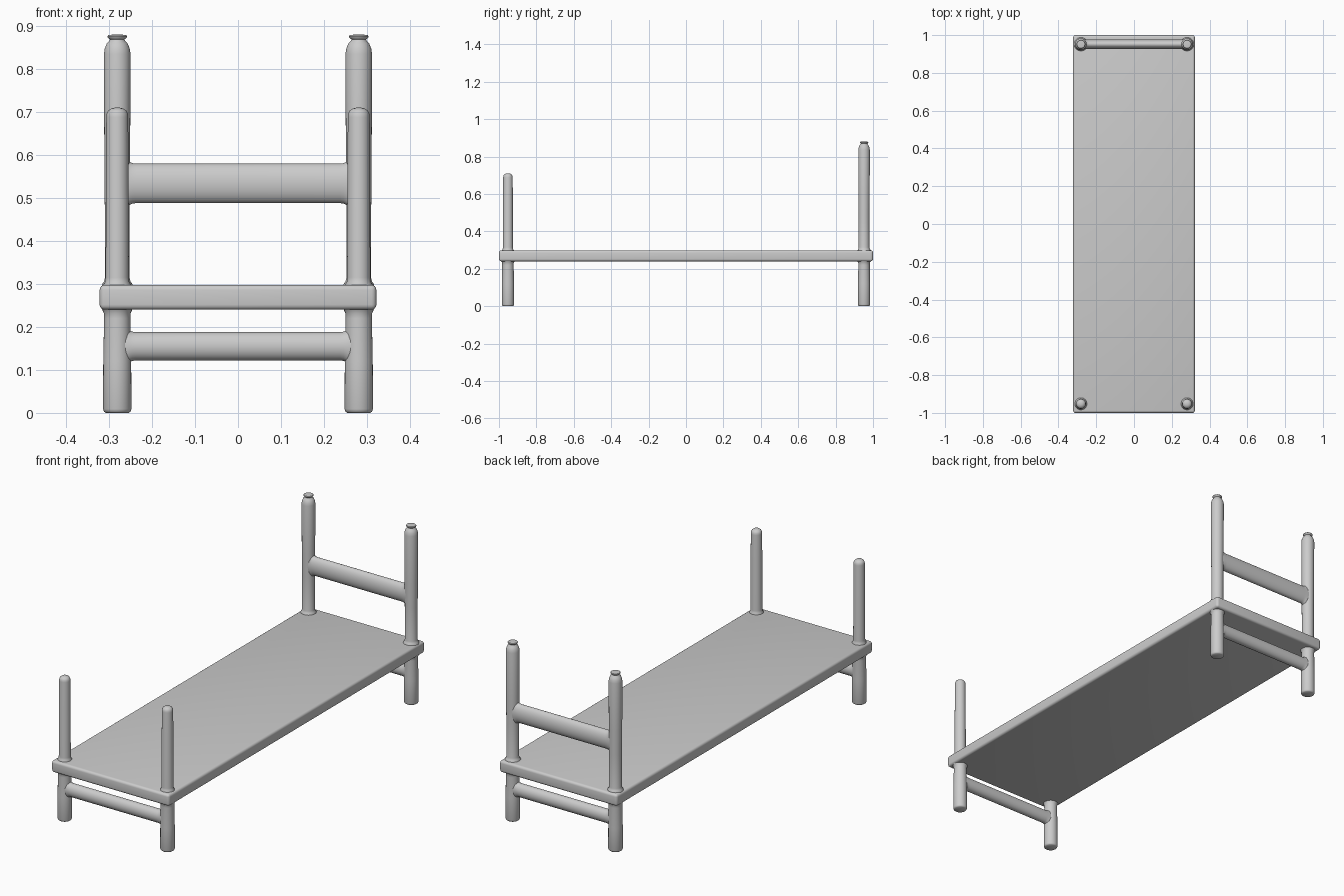
import bpy, bmesh
from math import cos, sin, pi

if "Cube" in bpy.data.objects:
    bpy.data.objects.remove(bpy.data.objects["Cube"])

POST_X, POST_Y = 0.281, 0.952
SIDES = 32


def loft(name, rings):
    """Skin a list of equal-length point rings and cap both ends."""
    bm = bmesh.new()
    loops = [[bm.verts.new(p) for p in ring] for ring in rings]
    n = len(loops[0])
    for a, b in zip(loops, loops[1:]):
        for i in range(n):
            j = (i + 1) % n
            bm.faces.new((a[i], a[j], b[j], b[i]))
    bm.faces.new(loops[0])
    bm.faces.new(loops[-1])
    bmesh.ops.recalc_face_normals(bm, faces=bm.faces)
    return finish(name, bm)


def finish(name, bm):
    mesh = bpy.data.meshes.new(name)
    bm.to_mesh(mesh)
    bm.free()
    obj = bpy.data.objects.new(name, mesh)
    bpy.context.collection.objects.link(obj)
    bpy.ops.object.select_all(action='DESELECT')
    obj.select_set(True)
    bpy.context.view_layer.objects.active = obj
    bpy.ops.object.shade_smooth_by_angle(angle=0.7)
    return obj


def turned(name, x, y, profile):
    """Round upright part from (radius, z) pairs."""
    return loft(name, [[(x + r * cos(2 * pi * i / SIDES), y + r * sin(2 * pi * i / SIDES), z)
                        for i in range(SIDES)] for r, z in profile])


def rail(name, y, z, ry, rz):
    """Oval rail between two posts, flared softly where it meets them."""
    half = [(0.270, 0.008), (0.256, 0.008), (0.252, 0.004), (0.246, 0.001), (0.238, 0.0)]
    stations = [(-x, f) for x, f in half] + [(x, f) for x, f in reversed(half)]
    return loft(name, [[(x, y + ry * cos(2 * pi * i / SIDES), z + (rz + f) * sin(2 * pi * i / SIDES))
                        for i in range(SIDES)] for x, f in stations])


# Profiles (radius, height)
LEG = [(0.027, 0.0), (0.031, 0.003), (0.033, 0.009), (0.0325, 0.12), (0.0305, 0.22),
       (0.031, 0.232), (0.034, 0.238), (0.037, 0.245)]
FOOT_POST = [(0.032, 0.292), (0.032, 0.299), (0.028, 0.305), (0.027, 0.315), (0.0255, 0.688),
             (0.0245, 0.696), (0.021, 0.703), (0.014, 0.708), (0.006, 0.710)]
HEAD_POST = [(0.036, 0.292), (0.036, 0.299), (0.031, 0.305), (0.0285, 0.315), (0.029, 0.48),
             (0.030, 0.60), (0.031, 0.835), (0.029, 0.848), (0.024, 0.860), (0.018, 0.866),
             (0.017, 0.869), (0.022, 0.873), (0.023, 0.876), (0.021, 0.879), (0.012, 0.880)]

# Platform slab with rounded edges
bm = bmesh.new()
bmesh.ops.create_cube(bm, size=1)
bmesh.ops.scale(bm, vec=(0.644, 2.0, 0.058), verts=bm.verts)
bmesh.ops.translate(bm, vec=(0, 0, 0.269), verts=bm.verts)
bmesh.ops.bevel(bm, geom=list(bm.edges), offset=0.012, segments=4, profile=0.5, affect='EDGES')
finish("platform", bm)

# Legs below the platform and posts above it
for side, x in (("left", -POST_X), ("right", POST_X)):
    turned(f"front_leg_{side}", x, -POST_Y, LEG)
    turned(f"back_leg_{side}", x, POST_Y, LEG)
    turned(f"foot_post_{side}", x, -POST_Y, FOOT_POST)
    turned(f"head_post_{side}", x, POST_Y, HEAD_POST)

# Cross rails
rail("front_stretcher", -POST_Y, 0.155, 0.026, 0.033)
rail("back_stretcher", POST_Y, 0.155, 0.026, 0.033)
rail("headboard_rail", POST_Y, 0.534, 0.026, 0.046)
